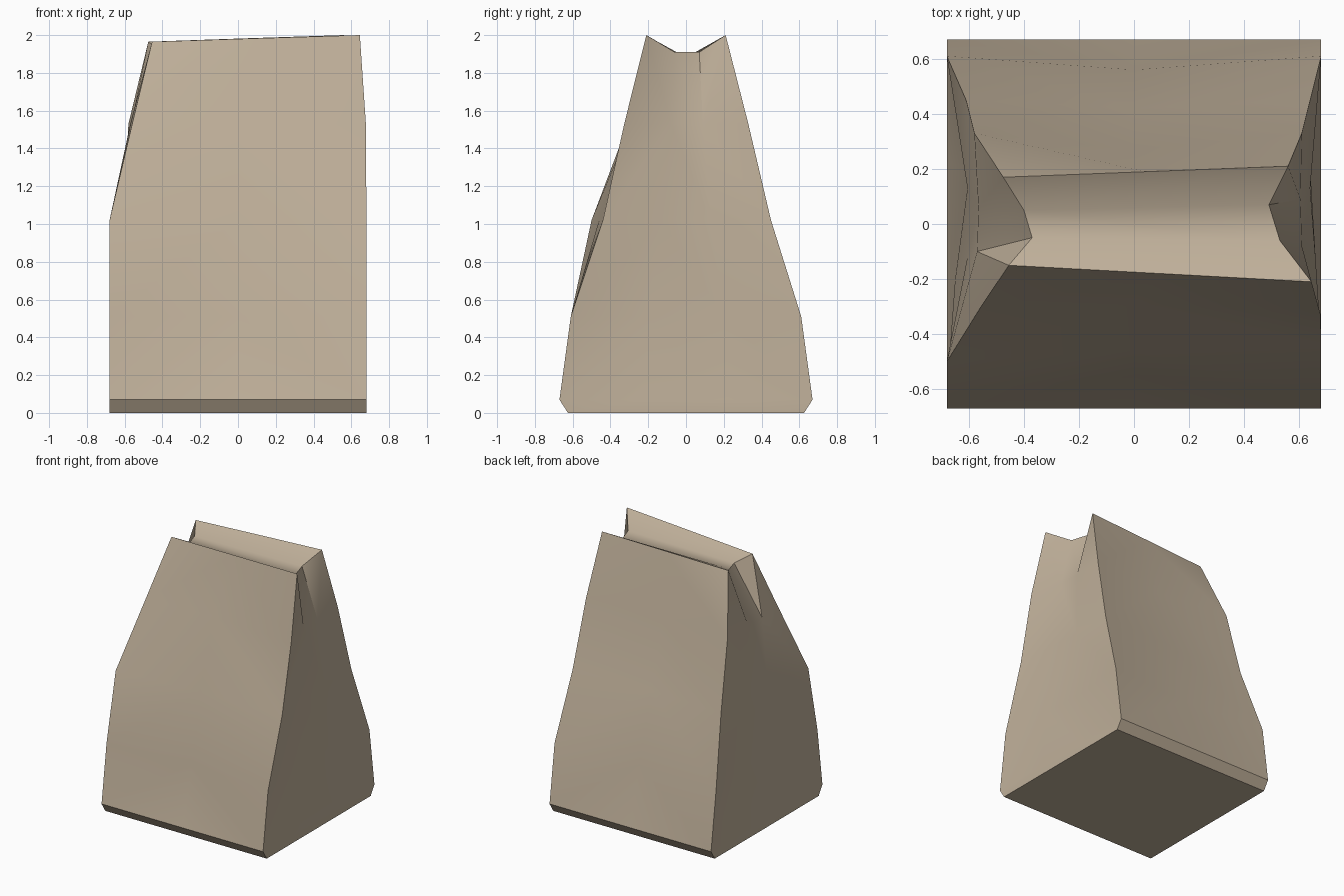
import bpy, bmesh

if "Cube" in bpy.data.objects:
    bpy.data.objects.remove(bpy.data.objects["Cube"])

kraft = bpy.data.materials.new("kraft paper")
kraft.diffuse_color = (0.52, 0.43, 0.32, 1)
kraft.use_nodes = True
kraft.node_tree.nodes["Principled BSDF"].inputs["Base Color"].default_value = kraft.diffuse_color


def low_ring(z, y, left_in=0.68, right_in=0.68, front_in=0, back_in=0):
    """Lower rings: rectangle with pushed-in middle points on every side."""
    right = [(0.68, -y, z), (right_in, -y / 3, z), (right_in, y / 3, z), (0.68, y, z)]
    left = [(-0.68, y, z), (-left_in, y / 3, z), (-0.65 if left_in < 0.68 else -0.68, -y / 3, z),
            (-0.68, -y, z)]
    return right + [(0, y - back_in, z)] + left + [(0, front_in - y, z)]


# Ring order: right side front to back, back middle, left side back to front, front middle
rings = [
    low_ring(0.0, 0.625),
    low_ring(0.07, 0.67),
    low_ring(0.51, 0.61, 0.605, 0.64, 0.06, 0.05),
    [(0.68, -0.44, 1.02), (0.66, -0.13, 1.02), (0.64, 0.13, 1.02), (0.64, 0.45, 1.02), (0, 0.42, 1.02),
     (-0.61, 0.45, 1.02), (-0.605, 0.13, 1.02), (-0.605, -0.12, 1.02), (-0.68, -0.50, 1.02), (0, -0.46, 1.02)],
    [(0.677, -0.327, 1.53), (0.61, -0.08, 1.53), (0.605, 0.09, 1.53), (0.61, 0.33, 1.53), (0, 0.27, 1.53),
     (-0.58, 0.33, 1.53), (-0.565, 0.06, 1.53), (-0.57, -0.10, 1.53), (-0.56, -0.307, 1.53), (0, -0.29, 1.53)],
    # pinched mouth
    [(0.645, -0.21, 2.0), (0.53, -0.06, 1.91), (0.49, 0.07, 1.91), (0.56, 0.21, 2.0), (0.04, 0.19, 1.983),
     (-0.475, 0.17, 1.965), (-0.40, 0.05, 1.91), (-0.37, -0.05, 1.91), (-0.455, -0.15, 1.965), (0.095, -0.18, 1.983)],
]

bm = bmesh.new()
rows = [[bm.verts.new(p) for p in ring] for ring in rings]

# Bag walls; quads are split so the folds run the right way
RISING = {0, 3, 5, 8}
for k, (lo, up) in enumerate(zip(rows, rows[1:])):
    for i in range(10):
        j = (i + 1) % 10
        a, b, c, d = lo[i], lo[j], up[j], up[i]
        rising = i in RISING
        if k == 4 and i in (0, 2, 5, 7):   # pinch creases start at the top corners
            rising = i in (2, 7)
        if rising:
            bm.faces.new((a, b, c))
            bm.faces.new((a, c, d))
        else:
            bm.faces.new((a, b, d))
            bm.faces.new((b, c, d))

# Flat base and the valley across the folded mouth
bm.faces.new(rows[0][::-1])
t = rows[-1]
bm.faces.new((t[0], t[1], t[7], t[8], t[9]))
bm.faces.new((t[1], t[2], t[6], t[7]))
bm.faces.new((t[2], t[3], t[4], t[5], t[6]))

bmesh.ops.recalc_face_normals(bm, faces=bm.faces)
mesh = bpy.data.meshes.new("paper_bag")
bm.to_mesh(mesh)
bm.free()
mesh.materials.append(kraft)
bag = bpy.data.objects.new("paper_bag", mesh)
bpy.context.collection.objects.link(bag)

# Smooth paper with sharp folds
bpy.context.view_layer.objects.active = bag
bag.select_set(True)
bpy.ops.object.shade_smooth_by_angle(angle=0.75)
weighted = bag.modifiers.new("weighted normals", 'WEIGHTED_NORMAL')
weighted.keep_sharp = True
